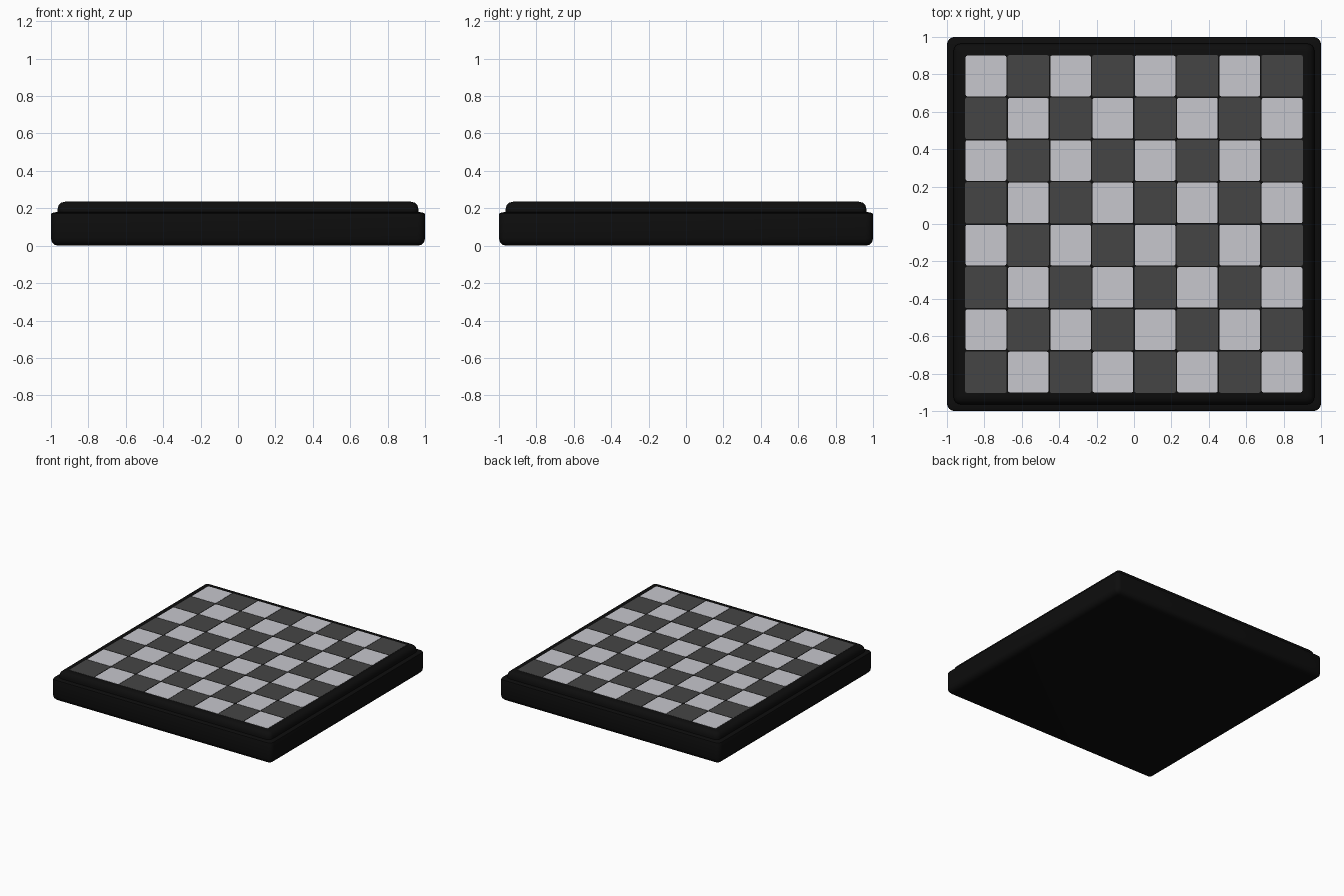
import bpy, bmesh, math

if "Cube" in bpy.data.objects:
    bpy.data.objects.remove(bpy.data.objects["Cube"])


def material(name, rgb):
    m = bpy.data.materials.new(name)
    m.diffuse_color = (*rgb, 1)
    m.use_nodes = True
    m.node_tree.nodes["Principled BSDF"].inputs["Base Color"].default_value = m.diffuse_color
    return m


black = material("black frame", (0.004, 0.004, 0.004))
dark = material("dark grey square", (0.06, 0.06, 0.06))
light = material("light grey square", (0.57, 0.57, 0.61))


def ring(half, radius, z, steps=4):
    # rounded square outline
    c = half - radius
    pts = []
    for q in range(4):
        cx, cy = [(c, c), (-c, c), (-c, -c), (c, -c)][q]
        for s in range(steps + 1):
            a = math.pi / 2 * (q + s / steps)
            pts.append((cx + radius * math.cos(a), cy + radius * math.sin(a), z))
    return pts


def loft(name, profile, mat):
    # stack rounded squares (half width, corner radius, height) into a solid
    bm = bmesh.new()
    rings = [[bm.verts.new(p) for p in ring(*row)] for row in profile]
    n = len(rings[0])
    for a, b in zip(rings, rings[1:]):
        for i in range(n):
            j = (i + 1) % n
            bm.faces.new((a[i], a[j], b[j], b[i]))
    bm.faces.new(rings[0][::-1])
    bm.faces.new(rings[-1])
    me = bpy.data.meshes.new(name)
    bm.to_mesh(me)
    bm.free()
    ob = bpy.data.objects.new(name, me)
    bpy.context.collection.objects.link(ob)
    me.materials.append(mat)
    bpy.context.view_layer.objects.active = ob
    ob.select_set(True)
    bpy.ops.object.shade_smooth_by_angle(angle=math.radians(35))
    ob.select_set(False)
    return ob


# base slab and raised upper step
loft("base", [(0.96, 0.01, 0), (0.98, 0.025, 0.005), (0.995, 0.035, 0.02), (1, 0.04, 0.04),
              (1, 0.04, 0.165), (0.997, 0.037, 0.173), (0.985, 0.03, 0.178), (0.96, 0.02, 0.18)], black)
loft("upper_step", [(0.965, 0.04, 0.17), (0.965, 0.04, 0.195), (0.96, 0.035, 0.215),
                    (0.945, 0.025, 0.23), (0.925, 0.01, 0.235)], black)


# 8 x 8 grid of thin squares
def squares(name, parity, size, mat):
    bm = bmesh.new()
    pitch = (1.8 - 0.217) / 7
    for r in range(8):
        for c in range(8):
            if (r + c) % 2 != parity:
                continue
            x, y = (c - 3.5) * pitch, (r - 3.5) * pitch
            lo = [bm.verts.new((x + p[0], y + p[1], 0.233)) for p in ring(size / 2, 0.008, 0, 2)]
            hi = [bm.verts.new((v.co.x, v.co.y, 0.2365)) for v in lo]
            n = len(lo)
            for i in range(n):
                j = (i + 1) % n
                bm.faces.new((lo[i], lo[j], hi[j], hi[i]))
            bm.faces.new(lo[::-1])
            bm.faces.new(hi)
    me = bpy.data.meshes.new(name)
    bm.to_mesh(me)
    bm.free()
    me.materials.append(mat)
    bpy.context.collection.objects.link(bpy.data.objects.new(name, me))


squares("dark_squares", 0, 0.222, dark)
squares("light_squares", 1, 0.217, light)
